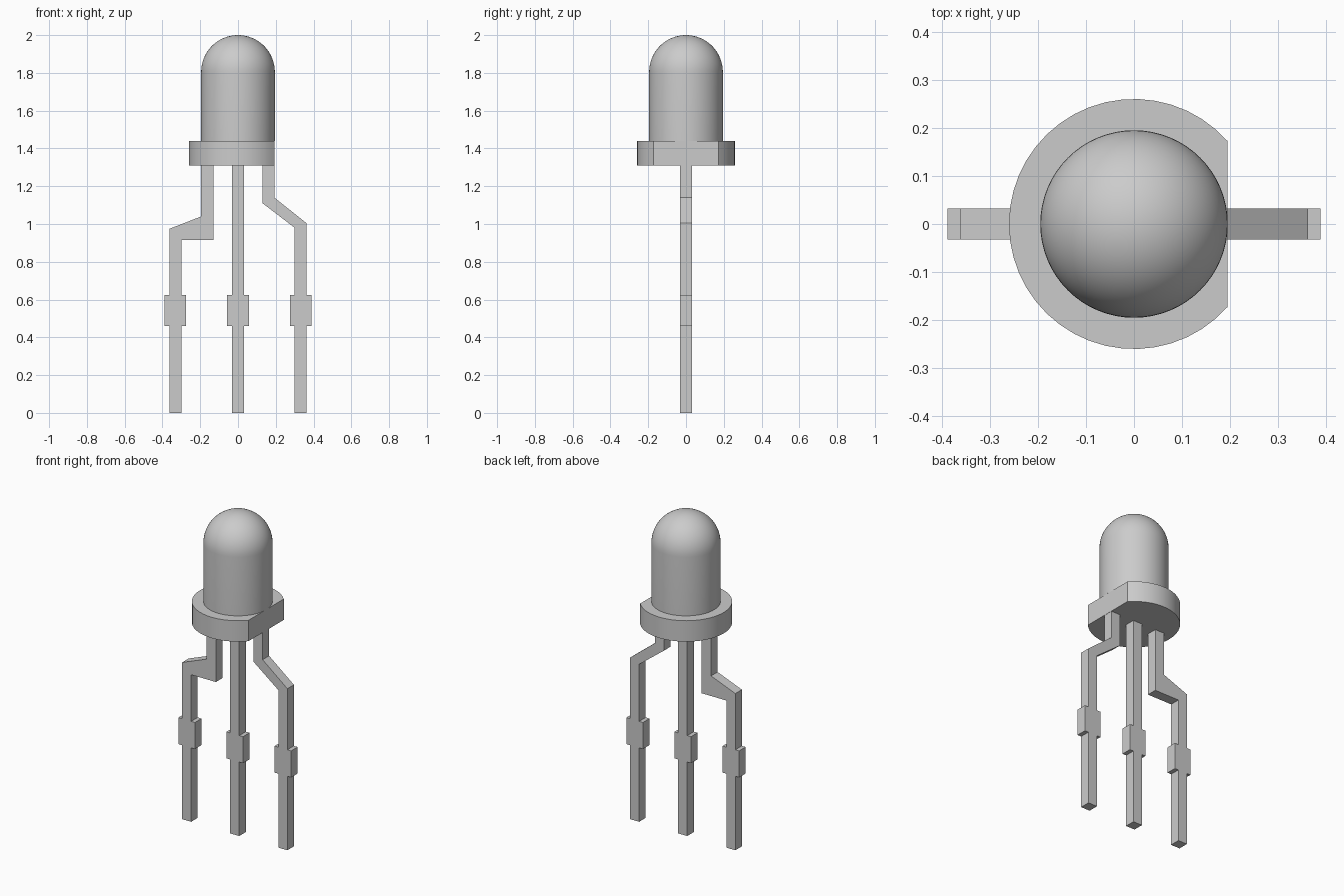
import bpy, bmesh, math

cube = bpy.data.objects.get("Cube")
if cube:
    bpy.data.objects.remove(cube, do_unlink=True)

grey = bpy.data.materials.new("plain grey")
grey.use_nodes = True
COLOUR = (0.6, 0.6, 0.6, 1)
grey.diffuse_color = COLOUR
grey.node_tree.nodes["Principled BSDF"].inputs["Base Color"].default_value = COLOUR


def finish(name, bm, smooth=False):
    bmesh.ops.recalc_face_normals(bm, faces=bm.faces)
    mesh = bpy.data.meshes.new(name)
    bm.to_mesh(mesh)
    bm.free()
    mesh.materials.append(grey)
    obj = bpy.data.objects.new(name, mesh)
    bpy.context.collection.objects.link(obj)
    if smooth:
        bpy.ops.object.select_all(action='DESELECT')
        obj.select_set(True)
        bpy.context.view_layer.objects.active = obj
        bpy.ops.object.shade_smooth_by_angle(angle=math.radians(30))
    return obj


def extrude(name, points, offset, smooth=False):
    """Extrude a closed outline along the offset vector."""
    bm = bmesh.new()
    face = bm.faces.new([bm.verts.new(p) for p in points])
    ext = bmesh.ops.extrude_face_region(bm, geom=[face])
    bmesh.ops.translate(bm, vec=offset,
                        verts=[v for v in ext["geom"] if isinstance(v, bmesh.types.BMVert)])
    return finish(name, bm, smooth)


# Domed lens: a half outline spun around z
R, BASE, SHOULDER = 0.195, 1.44, 1.805
profile = [(0, BASE), (R, BASE)]
profile += [(R * math.cos(a), SHOULDER + R * math.sin(a))
            for a in (math.pi / 2 * i / 16 for i in range(17))]
bm = bmesh.new()
verts = [bm.verts.new((max(r, 0), 0, z)) for r, z in profile]
edges = [bm.edges.new(pair) for pair in zip(verts, verts[1:])]
bmesh.ops.spin(bm, geom=verts + edges, cent=(0, 0, 0), axis=(0, 0, 1),
               angle=2 * math.pi, steps=64)
bmesh.ops.remove_doubles(bm, verts=bm.verts, dist=1e-4)
finish("domed_lens", bm, smooth=True)

# Flange: a disc with one flat side on +x
FLANGE_R, FLAT_X = 0.26, 0.194
start = math.acos(FLAT_X / FLANGE_R)
STEPS = 36
rim = [(FLANGE_R * math.cos(a), FLANGE_R * math.sin(a), 1.31)
       for a in (start + (2 * math.pi - 2 * start) * i / STEPS for i in range(STEPS + 1))]
extrude("flange", rim, (0, 0, 0.13), smooth=True)

# Legs: flat strips with a wide stop tab, bent differently at the top
HALF, TAB, TAB_LOW, TAB_HIGH, DEPTH = 0.031, 0.057, 0.46, 0.625, 0.064


def leg(name, x, top):
    """Straight lower strip at x, closed by the top outline (right to left)."""
    side = [(HALF, 0), (HALF, TAB_LOW), (TAB, TAB_LOW), (TAB, TAB_HIGH), (HALF, TAB_HIGH)]
    outline = [(x + dx, z) for dx, z in side] + top
    outline += [(x - dx, z) for dx, z in reversed(side)]
    extrude(name, [(px, -DEPTH / 2, pz) for px, pz in outline], (0, DEPTH, 0))


leg("middle_leg", 0, [(HALF, 1.31), (-HALF, 1.31)])
leg("left_leg", 0.331, [(0.362, 1.005), (0.192, 1.14), (0.192, 1.31),
                        (0.13, 1.31), (0.13, 1.11), (0.30, 0.98)])
leg("right_leg", -0.331, [(-0.30, 0.915), (-0.13, 0.915), (-0.13, 1.31),
                          (-0.195, 1.31), (-0.195, 1.04), (-0.362, 0.975)])
